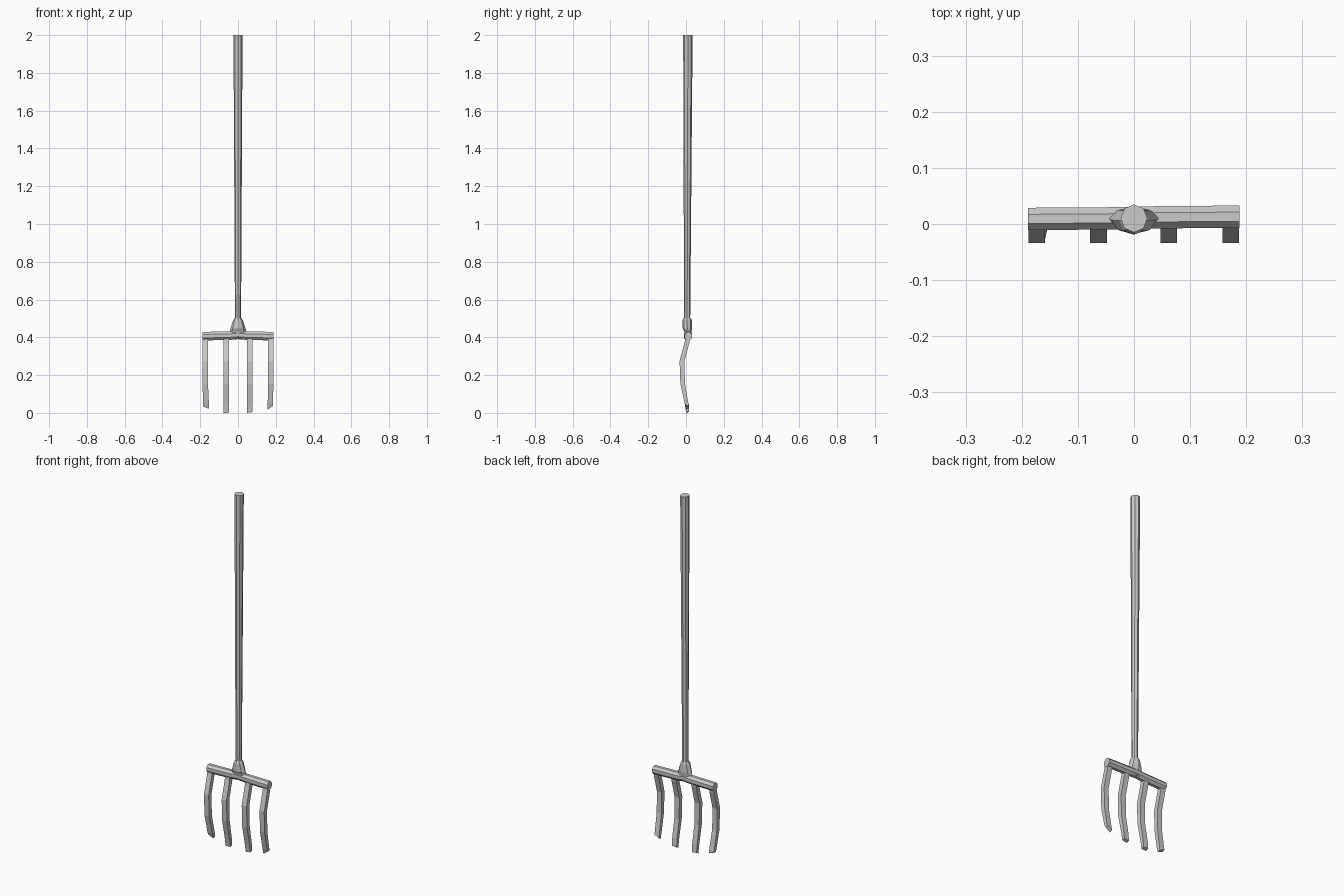
import bpy, bmesh
from math import cos, sin, pi
from mathutils import Vector

if "Cube" in bpy.data.objects:
    bpy.data.objects.remove(bpy.data.objects["Cube"])


def loft(name, rings):
    """Skin a list of equal-length vertex rings and cap both ends."""
    bm = bmesh.new()
    loops = [[bm.verts.new(p) for p in r] for r in rings]
    n = len(loops[0])
    for a, b in zip(loops, loops[1:]):
        for i in range(n):
            j = (i + 1) % n
            bm.faces.new((a[i], a[j], b[j], b[i]))
    bm.faces.new(loops[0][::-1])
    bm.faces.new(loops[-1])
    bmesh.ops.recalc_face_normals(bm, faces=bm.faces)
    mesh = bpy.data.meshes.new(name)
    bm.to_mesh(mesh)
    bm.free()
    obj = bpy.data.objects.new(name, mesh)
    bpy.context.collection.objects.link(obj)
    return obj


def oval(center, u, v, n=8, phase=0.5):
    """Polygon ring around center spanned by half-axis vectors u and v."""
    return [Vector(center) + Vector(u) * cos(2 * pi * (i + phase) / n)
            + Vector(v) * sin(2 * pi * (i + phase) / n) for i in range(n)]


def z_ring(z, y, rx, ry, phase=0.0):
    return oval((0, y, z), (rx, 0, 0), (0, ry, 0), 8, phase)


# Tapered eight-sided handle
loft("handle", [z_ring(0.46, 0.006, 0.016, 0.016),
                z_ring(2.0, 0.010, 0.024, 0.025)])

# Flared socket joining handle and crossbar
loft("socket", [z_ring(0.395, 0.011, 0.042, 0.016),
                z_ring(0.432, 0.010, 0.044, 0.019),
                z_ring(0.447, 0.007, 0.040, 0.025),
                z_ring(0.490, 0.006, 0.026, 0.025),
                z_ring(0.503, 0.006, 0.017, 0.018)])

# Octagonal crossbar, slightly raised in the middle
bar = [(-0.189, 0.009, 0.406), (-0.045, 0.010, 0.409), (0, 0.011, 0.413),
       (0.045, 0.012, 0.409), (0.188, 0.013, 0.406)]
loft("crossbar", [oval(c, (0, 0.0215, 0), (0, 0, 0.0245)) for c in bar])

# Curved tines: (z, centre y, half depth)
path = [(0.405, 0.010, 0.012), (0.375, 0.006, 0.013), (0.275, -0.021, 0.013),
        (0.155, -0.018, 0.012), (0.035, 0.003, 0.010)]
# (left x, right x, tip z at left, tip z at right, inward tip shift)
tines = [(-0.188, -0.159, 0.038, 0.022, 0.005),
         (-0.078, -0.048, 0.004, 0.001, 0.0),
         (0.047, 0.077, 0.001, 0.004, 0.0),
         (0.158, 0.187, 0.022, 0.038, -0.001)]
for k, (x0, x1, zl, zr, shift) in enumerate(tines):
    rings = []
    for i, (z, y, d) in enumerate(path[:-1]):
        rings.append([(x0, y - d, z), (x1, y - d, z), (x1, y + d, z), (x0, y + d, z)])
    a, b = x0 + shift * 0.6, x1 + shift
    y, d = path[-1][1], path[-1][2]
    rings.append([(a, y - d, 0.05), (b, y - d, 0.05), (b, y + d, 0.05), (a, y + d, 0.05)])
    # Slanted tip
    rings.append([(a, 0.001, zl), (b, 0.001, zr),
                  (b, 0.017, zr + 0.004), (a, 0.017, zl + 0.004)])
    rings[-1][0] = (a, 0.001, max(0, zl - 0.004))
    loft(f"tine_{k + 1}", rings)
